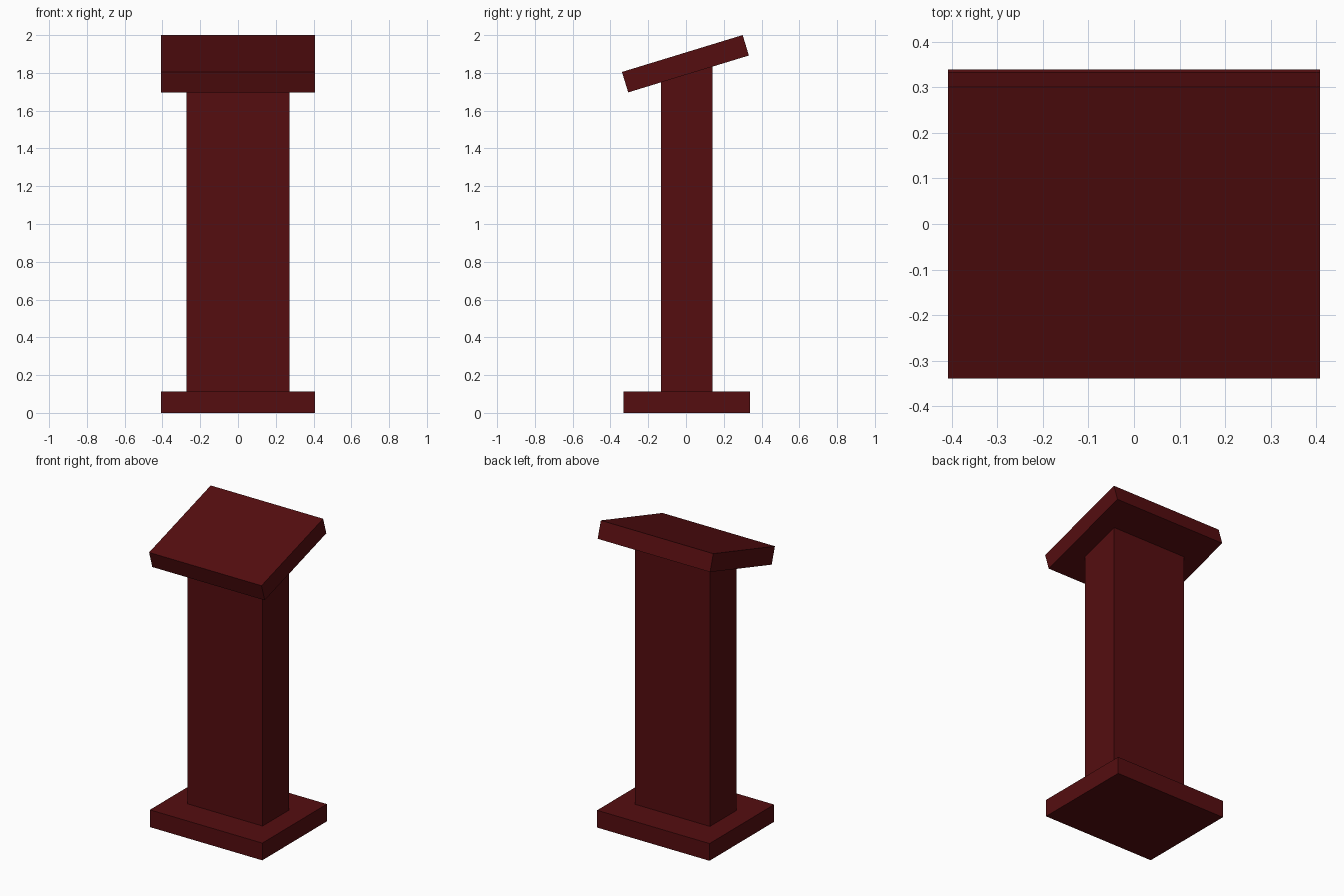
import bpy, bmesh, math
from mathutils import Matrix

if "Cube" in bpy.data.objects:
    bpy.data.objects.remove(bpy.data.objects["Cube"])

wood = bpy.data.materials.new("dark red wood")
wood.diffuse_color = (0.09, 0.004, 0.005, 1)
wood.use_nodes = True
wood.node_tree.nodes["Principled BSDF"].inputs["Base Color"].default_value = wood.diffuse_color

WIDTH, DEPTH, THICK = 0.816, 0.67, 0.113
TILT = math.radians(17)
TOP_Y, TOP_Z = -0.003, 1.8485


def box(name, size, centre, tilt=0.0):
    bm = bmesh.new()
    bmesh.ops.create_cube(bm, size=1, matrix=Matrix.Diagonal((*size, 1)))
    bm.transform(Matrix.Translation(centre) @ Matrix.Rotation(tilt, 4, 'X'))
    mesh = bpy.data.meshes.new(name)
    bm.to_mesh(mesh)
    bm.free()
    mesh.materials.append(wood)
    obj = bpy.data.objects.new(name, mesh)
    bpy.context.collection.objects.link(obj)
    return obj


# Foot slab
box("base", (WIDTH, DEPTH, THICK), (0, 0.004, THICK / 2))

# Tilted reading board
box("reading_board", (WIDTH, 0.668, THICK), (0, TOP_Y, TOP_Z), TILT)

# Column, its top sheared to meet the underside of the board
column = box("column", (0.544, 0.273, 1.6), (0, 0.0035, THICK + 0.8))
for v in column.data.vertices:
    if v.co.z > 1:
        v.co.z = TOP_Z + (v.co.y - TOP_Y) * math.tan(TILT) - THICK / 2 / math.cos(TILT)
